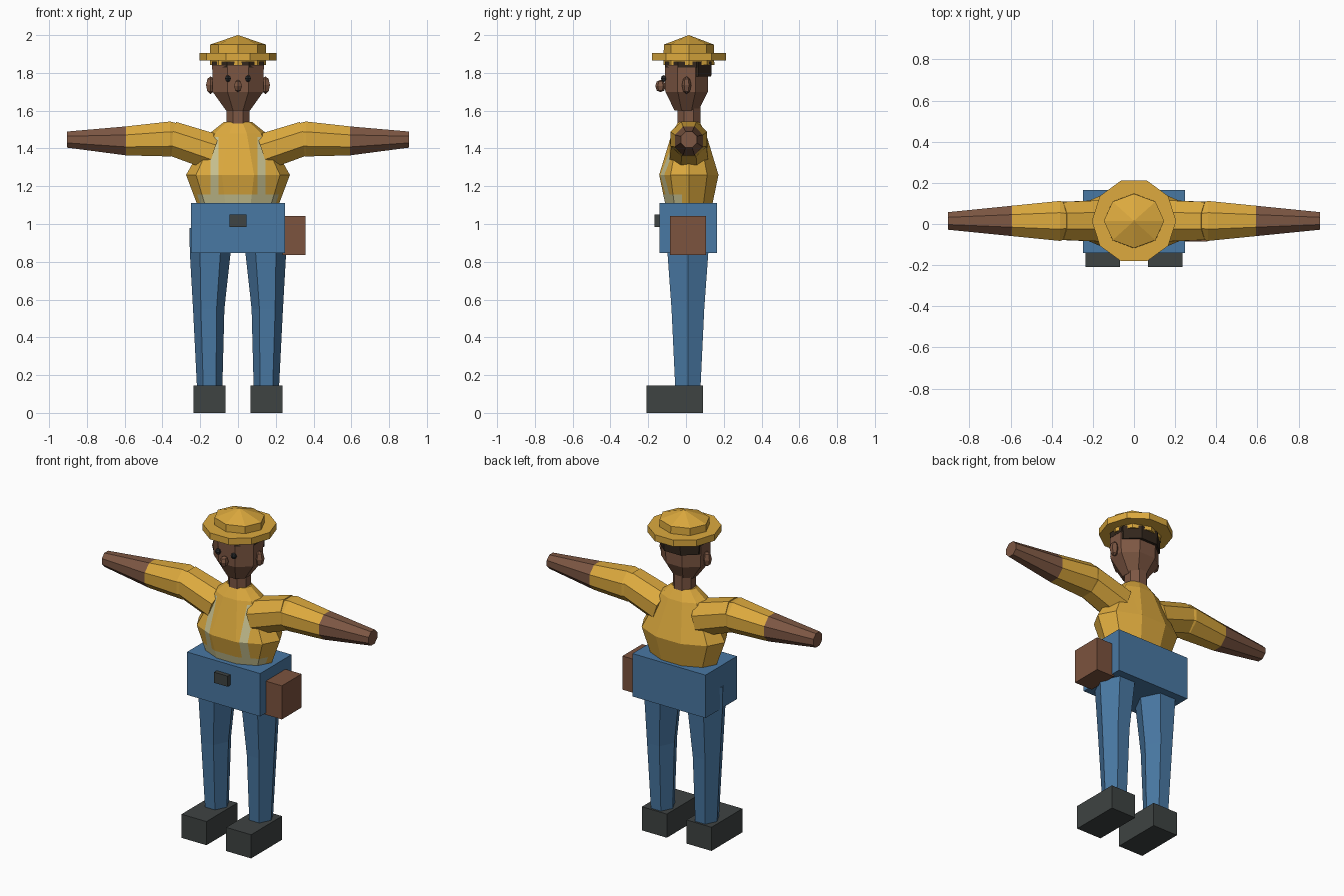
import bpy, bmesh, math
from mathutils import Vector

if "Cube" in bpy.data.objects:
    bpy.data.objects.remove(bpy.data.objects["Cube"])


def colour(name, r, g, b):
    m = bpy.data.materials.new(name)
    lin = [(c / 255 / 12.92) if c < 11 else ((c / 255 + 0.055) / 1.055) ** 2.4 for c in (r, g, b)]
    m.diffuse_color = (*lin, 1)
    m.use_nodes = True
    m.node_tree.nodes["Principled BSDF"].inputs["Base Color"].default_value = m.diffuse_color
    return m


GOLD = colour("gold cloth", 221, 170, 62)
PALE = colour("pale stripe", 200, 194, 145)
BLUE = colour("blue denim", 73, 120, 163)
SKIN = colour("brown skin", 125, 87, 67)
LEATHER = colour("brown leather", 124, 83, 62)
DARK = colour("dark grey", 62, 67, 66)
HAIR = colour("dark hair", 50, 38, 28)
EYE = colour("eye black", 40, 42, 44)
CY = 0.015  # body centre line in y


def finish(name, bm, *mats):
    bmesh.ops.recalc_face_normals(bm, faces=bm.faces)
    me = bpy.data.meshes.new(name)
    bm.to_mesh(me)
    bm.free()
    for m in mats:
        me.materials.append(m)
    ob = bpy.data.objects.new(name, me)
    bpy.context.collection.objects.link(ob)
    return ob


def loft(rings, n, turn=0.0, axis=(0, 0, 1)):
    """Closed n-sided tube through rings of (centre, radius_a, radius_b)."""
    bm = bmesh.new()
    w = Vector(axis).normalized()
    b = Vector((0, 1, 0))
    a = b.cross(w)
    loops = []
    for c, ra, rb in rings:
        angles = [turn + 2 * math.pi * i / n for i in range(n)]
        loops.append([bm.verts.new(Vector(c) + a * ra * math.cos(t) + b * rb * math.sin(t))
                      for t in angles])
    for lo, hi in zip(loops, loops[1:]):
        for i in range(n):
            j = (i + 1) % n
            bm.faces.new((lo[i], lo[j], hi[j], hi[i]))
    bm.faces.new(loops[0])
    bm.faces.new(loops[-1])
    return bm


def upright(rings, n, turn=0.0, x=0.0, y=CY):
    return loft([((x, y, z), ra, rb) for z, ra, rb in rings], n, turn)


def box(name, x, y, z, mat):
    bm = bmesh.new()
    bmesh.ops.create_cube(bm, size=1)
    for v in bm.verts:
        v.co = [(lo + hi) / 2 + c * (hi - lo) for c, (lo, hi) in zip(v.co, (x, y, z))]
    return finish(name, bm, mat)


def blob(name, centre, size, mat):
    bm = bmesh.new()
    bmesh.ops.create_uvsphere(bm, u_segments=6, v_segments=4, radius=1)
    for v in bm.verts:
        v.co = Vector(centre) + Vector([c * s for c, s in zip(v.co, size)])
    return finish(name, bm, mat)


# Shirt, sliced so the reflective stripes are faces of the front
shirt = upright([(1.10, 0.215, 0.13), (1.26, 0.275, 0.165), (1.48, 0.15, 0.095),
                 (1.54, 0.075, 0.06)], 10)
IN, OUT, BAND, TOP = 0.102, 0.146, 1.157, 1.46
cuts = [((s * x, 0, 0), (1, 0, 0)) for s in (-1, 1) for x in (IN, OUT)]
cuts += [((0, 0, BAND), (0, 0, 1)), ((0, 0, TOP), (0, 0, 1)), ((0, -0.02, 0), (0, 1, 0))]
for co, no in cuts:
    bmesh.ops.bisect_plane(shirt, geom=shirt.verts[:] + shirt.edges[:] + shirt.faces[:],
                           plane_co=co, plane_no=no)
for f in shirt.faces:
    c = f.calc_center_median()
    strap = IN < abs(c.x) < OUT and c.z < TOP
    if c.y < -0.02 and c.z > 1.101 and (strap or c.z < BAND):
        f.material_index = 1
finish("shirt", shirt, GOLD, PALE)

# Arms: tilted shoulder, straight sleeve, bare forearm
for s, side in ((-1, "left"), (1, "right")):
    t = math.pi / 8
    finish(side + "_shoulder", loft([((s * 0.13, CY, 1.38), 0.105, 0.11),
                                     ((s * 0.355, CY, 1.455), 0.097, 0.1)], 8, t, (s * 3, 0, 1)), GOLD)
    finish(side + "_sleeve", loft([((s * 0.30, CY, 1.45), 0.085, 0.085),
                                   ((s * 0.36, CY, 1.45), 0.1, 0.105),
                                   ((s * 0.592, CY, 1.44), 0.083, 0.08)], 8, t, (s, 0, 0)), GOLD)
    finish(side + "_forearm", loft([((s * 0.592, CY, 1.44), 0.083, 0.08),
                                    ((s * 0.905, CY, 1.447), 0.046, 0.046)], 8, t, (s, 0, 0)), SKIN)

# Hips, buckle and tool pouch
box("hips", (-0.248, 0.248), (-0.14, 0.165), (0.847, 1.11), BLUE)
box("buckle", (-0.046, 0.046), (-0.166, -0.135), (0.985, 1.05), DARK)
box("pouch", (0.235, 0.357), (-0.085, 0.106), (0.837, 1.043), LEATHER)

# Legs and shoes
for s, side in ((-1, "left"), (1, "right")):
    leg = loft([((s * 0.147, 0.01, 0.98), 0.11, 0.13), ((s * 0.147, 0.01, 0.85), 0.108, 0.125),
                ((s * 0.155, 0.01, 0.55), 0.083, 0.1), ((s * 0.15, 0.01, 0.13), 0.067, 0.077)], 6)
    finish(side + "_leg", leg, BLUE)
    xs = sorted((s * 0.067, s * 0.236))
    box(side + "_shoe", xs, (-0.21, 0.09), (0, 0.145), DARK)

# Neck, head and face
t8 = math.pi / 8
finish("neck", upright([(1.50, 0.066, 0.066), (1.64, 0.066, 0.066)], 8, t8), SKIN)
finish("head", upright([(1.60, 0.068, 0.068), (1.70, 0.145, 0.122), (1.84, 0.148, 0.125)],
                       8, t8, 0, 0.003), SKIN)
for s, side in ((-1, "left"), (1, "right")):
    blob(side + "_ear", (s * 0.145, 0.003, 1.735), (0.028, 0.025, 0.047), SKIN)
    blob(side + "_eye", (s * 0.053, -0.117, 1.77), (0.018, 0.016, 0.018), EYE)
blob("nose", (0, -0.135, 1.73), (0.024, 0.028, 0.033), SKIN)

# Hair: back of the head plus a thin hairline under the hat
hair = upright([(1.78, 0.143, 0.125), (1.86, 0.146, 0.128)], 8, t8, 0, 0.018)
bmesh.ops.bisect_plane(hair, geom=hair.verts[:] + hair.edges[:] + hair.faces[:],
                       plane_co=(0, 0.03, 0), plane_no=(0, 1, 0), clear_inner=True)
bmesh.ops.holes_fill(hair, edges=hair.edges)
finish("back_hair", hair, HAIR)
finish("hairline", upright([(1.828, 0.149, 0.128), (1.86, 0.149, 0.128)], 8, t8, 0, 0.006), HAIR)

# Hat: peaked crown and wide brim
finish("hat_crown", upright([(1.842, 0.147, 0.135), (1.95, 0.147, 0.132), (2.0, 0.0005, 0.0005)], 8), GOLD)
finish("hat_brim", upright([(1.866, 0.205, 0.206), (1.906, 0.205, 0.206)], 10), GOLD)
